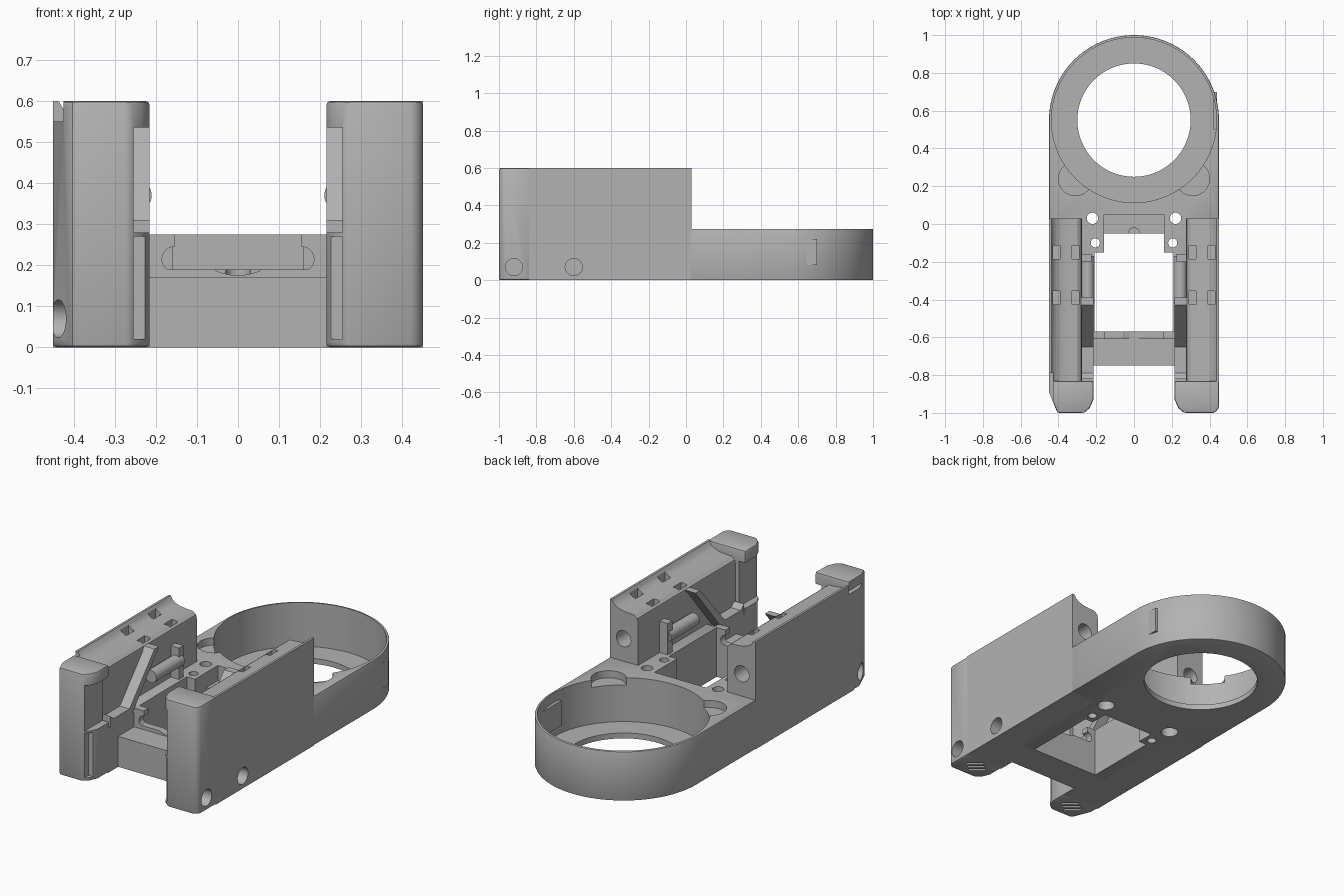
import bpy, bmesh, math
from mathutils import Matrix, Vector

cube = bpy.data.objects.get("Cube")
if cube:
    bpy.data.objects.remove(cube, do_unlink=True)

grey = bpy.data.materials.new("plain grey")
grey.use_nodes = True
grey.diffuse_color = (0.45, 0.45, 0.45, 1)
grey.node_tree.nodes["Principled BSDF"].inputs["Base Color"].default_value = (0.45, 0.45, 0.45, 1)


def prism(name, pts, lo, hi, axis="z"):
    """Extrude a 2D profile; the axis names the extrusion direction."""
    place = {"z": lambda a, b, c: (a, b, c),
             "y": lambda a, b, c: (a, c, b),
             "x": lambda a, b, c: (c, a, b)}[axis]
    bm = bmesh.new()
    face = bm.faces.new([bm.verts.new(place(a, b, lo)) for a, b in pts])
    top = bmesh.ops.extrude_face_region(bm, geom=[face])["geom"]
    shift = Vector(place(0, 0, hi - lo))
    bmesh.ops.translate(bm, vec=shift, verts=[v for v in top if isinstance(v, bmesh.types.BMVert)])
    bmesh.ops.recalc_face_normals(bm, faces=bm.faces)
    mesh = bpy.data.meshes.new(name)
    bm.to_mesh(mesh)
    bm.free()
    mesh.materials.append(grey)
    ob = bpy.data.objects.new(name, mesh)
    bpy.context.collection.objects.link(ob)
    return ob


def box(name, x0, x1, y0, y1, z0, z1):
    return prism(name, [(x0, y0), (x1, y0), (x1, y1), (x0, y1)], z0, z1)


def rod(name, a, b, r, lo, hi, axis="z", n=32):
    ring = [(a + r * math.cos(2 * math.pi * i / n), b + r * math.sin(2 * math.pi * i / n)) for i in range(n)]
    return prism(name, ring, lo, hi, axis)


def apply(ob, mod):
    bpy.context.view_layer.objects.active = ob
    bpy.ops.object.modifier_apply(modifier=mod.name)


def cut(ob, *cutters):
    for c in cutters:
        mod = ob.modifiers.new("cut", "BOOLEAN")
        mod.operation = "DIFFERENCE"
        mod.solver = "EXACT"
        mod.object = c
        apply(ob, mod)
        bpy.data.objects.remove(c, do_unlink=True)


def bevel(ob, width):
    mod = ob.modifiers.new("bevel", "BEVEL")
    mod.width = width
    mod.segments = 2
    mod.limit_method = "ANGLE"
    apply(ob, mod)


def smooth(ob):
    bpy.ops.object.select_all(action="DESELECT")
    ob.select_set(True)
    bpy.context.view_layer.objects.active = ob
    bpy.ops.object.shade_smooth_by_angle(angle=math.radians(30))


# Base body with round cup end
arc = [(0.45 * math.cos(math.pi * i / 64), 0.55 + 0.45 * math.sin(math.pi * i / 64)) for i in range(65)]
base = prism("base_body", arc + [(-0.45, 0.02), (-0.3, 0.02), (-0.3, -0.58),
                                 (0.3, -0.58), (0.3, 0.02), (0.45, 0.02)], 0, 0.275)
bevel(base, 0.006)
cut(base,
    rod("cup_cutter", 0, 0.55, 0.437, 0.03, 0.5, n=96),
    rod("cup_hole_cutter", 0, 0.55, 0.30, -0.1, 0.1, n=96),
    box("window_cutter", -0.16, 0.16, -0.7, -0.05, -0.1, 0.5),
    box("wide_window_cutter", -0.21, 0.21, -0.7, -0.15, -0.1, 0.5),
    box("shelf_cutter", -0.16, 0.16, -0.06, 0.05, 0.19, 0.5),
    rod("shelf_notch_cutter", 0, -0.05, 0.03, 0.1, 0.5))
for s in (-1, 1):
    cut(base,
        rod("finger_cutter", s * 0.31, 0.24, 0.09, 0.235, 0.5),
        rod("screw_cutter", s * 0.22, 0.03, 0.03, -0.1, 0.5),
        rod("screw_sink_cutter", s * 0.22, 0.03, 0.045, -0.1, 0.06),
        rod("small_screw_cutter", s * 0.205, -0.10, 0.024, -0.1, 0.5))
smooth(base)

# Clip panel on the cup wall
box("cup_clip_panel", 0.42, 0.44, 0.50, 0.70, 0.08, 0.22)

# Front cross bar and the saddle behind it
bar = box("front_cross_bar", -0.23, 0.23, -0.75, -0.6, 0, 0.17)
saddle = box("saddle_wall", -0.2, 0.2, -0.61, -0.57, 0, 0.19)
cut(saddle, rod("saddle_dip_cutter", 0, 0.30, 0.125, -0.8, -0.5, "y"))
foot = box("saddle_foot", -0.23, 0.23, -0.61, -0.57, 0, 0.16)

for s, side in ((-1, "right"), (1, "left")):
    def sx(pts):
        return [(s * a, b) for a, b in pts]

    def sbox(name, x0, x1, *rest):
        return box(name, min(s * x0, s * x1), max(s * x0, s * x1), *rest)

    # Long arm with a hollowed top
    arm = prism(side + "_arm", sx([(0.45, 0), (0.45, 0.6), (0.437, 0.6), (0.425, 0.58), (0.405, 0.566),
                                   (0.375, 0.556), (0.34, 0.552), (0.30, 0.55), (0.28, 0.535), (0.275, 0.51),
                                   (0.275, 0)]), -0.84, 0.03, "y")
    for x in (0.31, 0.41):
        for y in (-0.15, -0.39):
            cut(arm, sbox("slot_cutter", x - 0.018, x + 0.018, y - 0.035, y + 0.035, 0.46, 0.7))
    cut(arm, rod("end_hole_cutter", s * 0.365, 0.4, 0.045, -0.1, 0.1, "y"))
    if s > 0:
        cut(arm, rod("side_hole_cutter", -0.6, 0.07, 0.046, 0.33, 0.5, "x"))
    smooth(arm)

    # Front post with an overhanging cap and a cable channel
    corner = [(0.45, -0.97), (0.44, -0.99), (0.42, -1)] if s > 0 else [(0.45, -0.89), (0.405, -1)]
    post = prism(side + "_front_post", sx([(0.45, -0.83)] + corner +
                 [(0.265, -1), (0.235, -0.975), (0.215, -0.93), (0.215, -0.83)]), 0, 0.6)
    bevel(post, 0.01)
    cut(post,
        sbox("channel_cutter", 0.1, 0.255, -1.1, -0.7, 0.28, 0.535),
        sbox("corner_panel_cutter", 0.1, 0.255, -1.1, -0.955, 0.02, 0.27),
        rod("front_hole_cutter", -0.92, 0.07, 0.046, min(s * 0.33, s * 0.5), max(s * 0.33, s * 0.5), "x"))
    if s < 0:
        cut(post, sbox("top_notch_cutter", 0.425, 0.5, -1.1, -0.7, 0.55, 0.7))
        cut(arm, sbox("arm_notch_cutter", 0.425, 0.5, -0.9, -0.79, 0.55, 0.7))
    for i in (-1, 0, 1):
        vent = box("vent_cutter", -0.045, 0.045, -0.008, 0.008, -0.03, 0.02)
        vent.data.transform(Matrix.Translation((s * 0.33 + i * 0.025, -0.91 + i * 0.02, 0)) @
                            Matrix.Rotation(math.radians(-40), 4, "Z"))
        cut(post, vent)
    smooth(post)

    # Lower inner ledge, sloping guide rail, bearing rod and its end blocks
    sbox(side + "_inner_ledge", 0.215, 0.29, -0.84, -0.57, 0, 0.25)
    prism(side + "_guide_rail", [(-0.82, 0.31), (-0.79, 0.285), (-0.65, 0.285), (-0.43, 0.535),
                                 (-0.39, 0.535), (-0.63, 0.245), (-0.82, 0.245)],
          min(s * 0.215, s * 0.28), max(s * 0.215, s * 0.28), "x")
    bearing = rod(side + "_bearing_rod", s * 0.245, 0.37, 0.035, -0.42, -0.17, "y")
    smooth(bearing)
    sbox(side + "_bearing_block", 0.225, 0.28, -0.2, -0.16, 0.2, 0.45)

    # Saddle cheek with a rounded inner corner
    cheek = sbox(side + "_saddle_cheek", 0.155, 0.225, -0.61, -0.57, 0.15, 0.275)
    cut(cheek, rod("cheek_cutter", s * 0.155, 0.215, 0.03, -0.7, -0.5, "y"))
    smooth(cheek)
